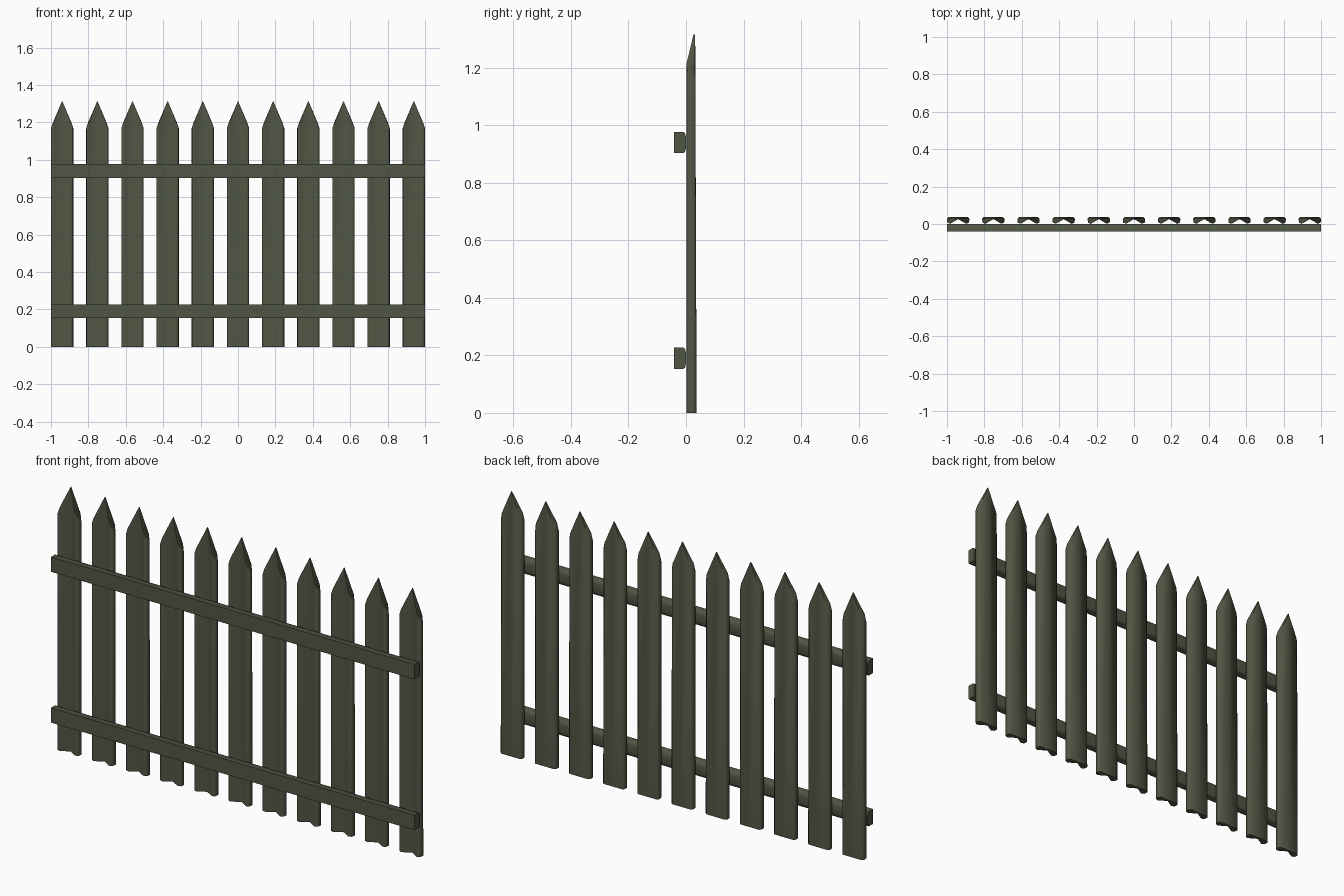
import bpy, bmesh, math

if "Cube" in bpy.data.objects:
    bpy.data.objects.remove(bpy.data.objects["Cube"])

# Single weathered olive paint
paint = bpy.data.materials.new("dark olive paint")
paint.diffuse_color = (0.083, 0.093, 0.058, 1.0)
paint.use_nodes = True
paint.node_tree.nodes["Principled BSDF"].inputs["Base Color"].default_value = paint.diffuse_color


def finish(name, bm, angle):
    """Turn a bmesh into a painted, smooth-by-angle object."""
    bmesh.ops.recalc_face_normals(bm, faces=bm.faces)
    mesh = bpy.data.meshes.new(name)
    bm.to_mesh(mesh)
    bm.free()
    mesh.materials.append(paint)
    obj = bpy.data.objects.new(name, mesh)
    bpy.context.collection.objects.link(obj)
    bpy.ops.object.select_all(action='DESELECT')
    obj.select_set(True)
    bpy.context.view_layer.objects.active = obj
    bpy.ops.object.shade_smooth_by_angle(angle=math.radians(angle))
    return obj


def bridge(bm, a, b):
    """Join two closed rings of vertices with quads."""
    n = len(a)
    for i in range(n):
        j = (i + 1) % n
        bm.faces.new((a[i], a[j], b[j], b[i]))


# Picket half section from groove to back: (x, y at foot, y at top, top z)
HALF = [
    (0.000, 0.027, 0.026, 1.315),   # groove centre
    (0.043, 0.001, 0.001, 1.210),   # front ridge
    (0.058, 0.008, 0.008, 1.175),   # front side corner
    (0.060, 0.028, 0.025, 1.165),   # back side corner
    (0.051, 0.037, 0.032, 1.195),   # back corner
    (0.000, 0.037, 0.032, 1.315),   # back centre
]
SECTION = HALF + [(-x, a, b, z) for x, a, b, z in HALF[4:0:-1]]
# Cap strips between the grooved front and flat back
CAPS = [(0, 1, 4, 5), (1, 2, 3, 4), (0, 5, 6, 9), (9, 6, 7, 8)]


def picket(name, cx):
    bm = bmesh.new()
    foot = [bm.verts.new((cx + x, a, 0)) for x, a, b, z in SECTION]
    top = [bm.verts.new((cx + x, b, z)) for x, a, b, z in SECTION]
    bridge(bm, foot, top)
    for ring in (foot, top):
        for quad in CAPS:
            bm.faces.new([ring[i] for i in quad])
    return finish(name, bm, 65)


def rail(name, cz):
    # Square front edges, softened back edges
    half = [(-0.041, 0.037), (-0.009, 0.037), (-0.003, 0.032), (0.0, 0.018)]
    prof = half + [(y, -z) for y, z in reversed(half)]
    bm = bmesh.new()
    ends = [[bm.verts.new((x, y, cz + z)) for y, z in prof] for x in (-1, 1)]
    bridge(bm, *ends)
    for ring in ends:
        bm.faces.new(ring)
    return finish(name, bm, 50)


# Eleven evenly spaced pickets
for i in range(11):
    picket(f"picket_{i + 1}", -0.94 + 0.188 * i)

# Two horizontal rails across the front
rail("lower_rail", 0.19)
rail("upper_rail", 0.94)
